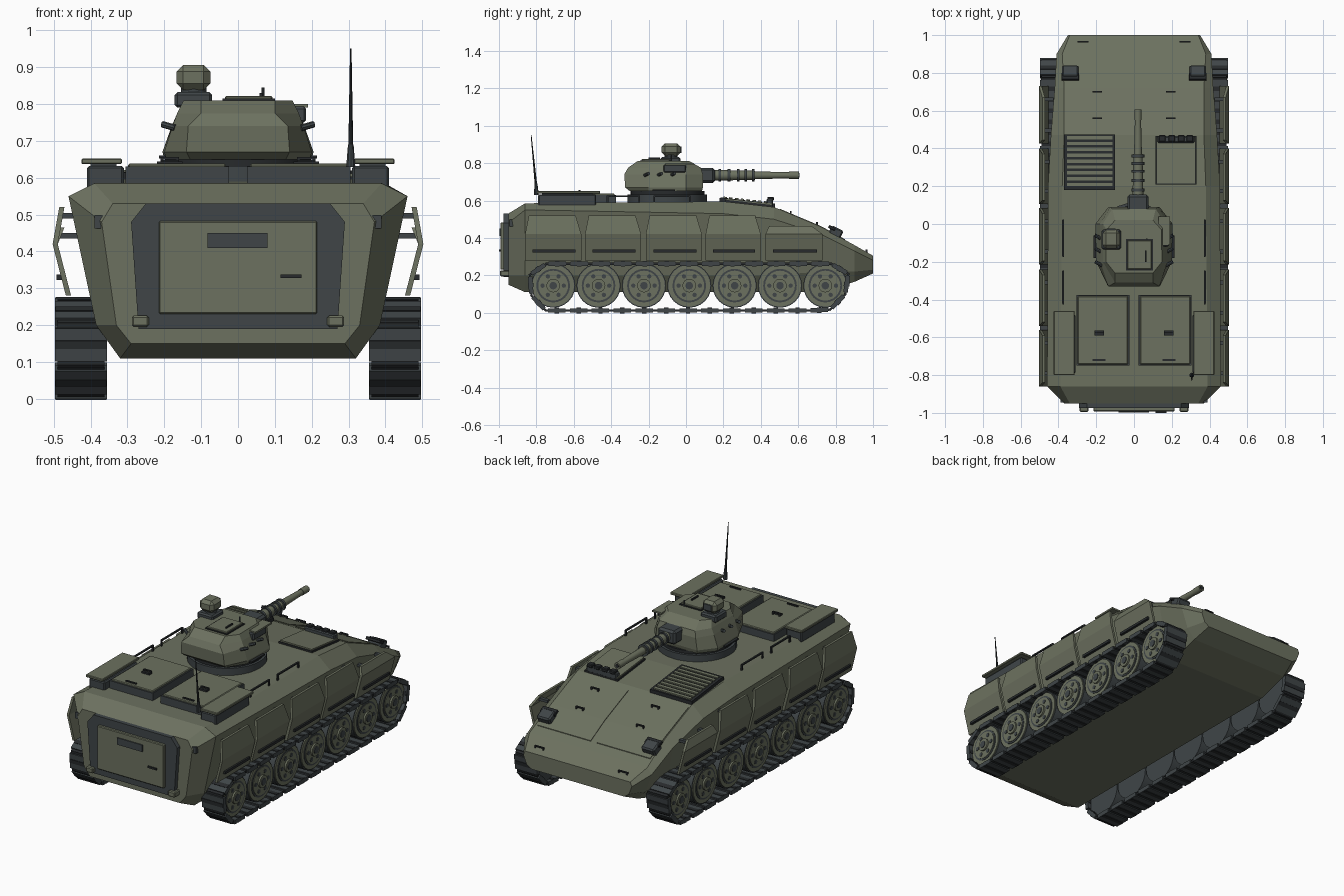
import bpy, bmesh, math
from mathutils import Vector, Matrix

cube = bpy.data.objects.get("Cube")
if cube:
    bpy.data.objects.remove(cube)


def material(name, rgb):
    m = bpy.data.materials.new(name)
    m.use_nodes = True
    m.diffuse_color = (*rgb, 1)
    m.node_tree.nodes["Principled BSDF"].inputs["Base Color"].default_value = (*rgb, 1)
    return m


OLIVE = material("olive paint", (.15, .165, .115))
SLATE = material("slate grey", (.05, .06, .064))
DARK = material("dark rubber", (.02, .023, .025))


def finish(name, bm, mat, smooth=False):
    bmesh.ops.recalc_face_normals(bm, faces=bm.faces)
    me = bpy.data.meshes.new(name)
    bm.to_mesh(me)
    bm.free()
    me.materials.append(mat)
    ob = bpy.data.objects.new(name, me)
    bpy.context.collection.objects.link(ob)
    if smooth:
        bpy.context.view_layer.objects.active = ob
        ob.select_set(True)
        bpy.ops.object.shade_smooth_by_angle(angle=math.radians(35))
        ob.select_set(False)
    return ob


def loft(name, rings, mat):
    bm = bmesh.new()
    vs = [[bm.verts.new(p) for p in r] for r in rings]
    n = len(rings[0])
    for a, b in zip(vs, vs[1:]):
        for i in range(n):
            j = (i + 1) % n
            bm.faces.new((a[i], a[j], b[j], b[i]))
    bm.faces.new(vs[0])
    bm.faces.new(vs[-1])
    return finish(name, bm, mat)


def box(name, x, y, z, mat, bevel=0, tilt=0):
    """Box from (min, max) ranges, optionally tilted about its x axis."""
    mid = Vector([(a + b) / 2 for a, b in (x, y, z)])
    size = [abs(b - a) for a, b in (x, y, z)]
    bm = bmesh.new()
    bmesh.ops.create_cube(bm, size=1, matrix=Matrix.Translation(mid) @ Matrix.Rotation(tilt, 4, 'X')
                          @ Matrix.Diagonal((*size, 1)))
    if bevel:
        bmesh.ops.bevel(bm, geom=bm.edges[:], offset=bevel, segments=1, affect='EDGES')
    return finish(name, bm, mat)


def rod(name, a, b, r, mat, r2=None, sides=16):
    a, b = Vector(a), Vector(b)
    bm = bmesh.new()
    turn = (b - a).to_track_quat('Z', 'Y').to_matrix().to_4x4()
    bmesh.ops.create_cone(bm, cap_ends=True, segments=sides, radius1=r, radius2=r if r2 is None else r2,
                          depth=(b - a).length, matrix=Matrix.Translation((a + b) / 2) @ turn)
    return finish(name, bm, mat, True)


def handle(name, x, y, z, w=.05, h=.018):
    box(name, (x - w / 2, x + w / 2), (y - .005, y + .005), (z + h - .006, z + h), DARK)
    for s in (-1, 1):
        e = x + s * (w / 2 - .004)
        box(name + "_foot", (e - .004, e + .004), (y - .005, y + .005), (z - .01, z + h), DARK)


# Hull: y, then belly, chine, shoulder and deck edge as (x, z)
stations = [
    (-.95, (.29, .15), (.33, .20), (.37, .48), (.34, .53)),
    (-.86, (.32, .11), (.385, .20), (.46, .55), (.39, .585)),
    (.20, (.32, .11), (.385, .20), (.455, .53), (.38, .595)),
    (.47, (.32, .11), (.385, .20), (.44, .50), (.37, .565)),
    (.72, (.32, .11), (.38, .22), (.42, .42), (.37, .46)),
    (.90, (.32, .165), (.37, .22), (.41, .33), (.38, .362)),
    (1.0, (.30, .21), (.33, .23), (.35, .28), (.34, .305)),
]
loft("hull", [[(x, s[0], z) for x, z in s[1:]] + [(-x, s[0], z) for x, z in reversed(s[1:])]
              for s in stations], OLIVE)


def deck(y):
    for a, b in zip(stations, stations[1:]):
        if a[0] <= y <= b[0]:
            return a[4][1] + (b[4][1] - a[4][1]) * (y - a[0]) / (b[0] - a[0])


def deck_plate(name, x0, x1, ys, mat, lift=.006):
    """Plate that follows the slope of the deck."""
    loft(name, [[(x0, y, deck(y) - .01), (x1, y, deck(y) - .01), (x1, y, deck(y) + lift),
                 (x0, y, deck(y) + lift)] for y in ys], mat)


# Running gear
path = [(-.75, .012), (-.82, .06), (-.845, .19), (-.79, .262), (.82, .262),
        (.875, .20), (.86, .11), (.80, .03), (.76, .012)]


def track_point(d):
    for a, b in zip(path, path[1:] + path[:1]):
        a, b = Vector(a), Vector(b)
        length = (b - a).length
        if d <= length:
            return a.lerp(b, d / length)
        d -= length
    return Vector(path[0])


perimeter = sum((Vector(a) - Vector(b)).length for a, b in zip(path, path[1:] + path[:1]))
LINKS = 32
wheel_y = [-.71 + .2425 * i for i in range(7)]

for s in (1, -1):
    side = "left" if s > 0 else "right"
    for i in range(LINKS):
        step = perimeter / LINKS
        a, b = track_point(i * step), track_point((i + 1) * step)
        m, t = (a + b) / 2, b - a
        ang, ln = math.atan2(t.y, t.x), t.length
        for part, k, th, x, mat in (("track_pad", .8, .024, (.355, .497), SLATE),
                                    ("track_belt", 1.08, .012, (.362, .49), DARK),
                                    ("track_rib", .2, .03, (.357, .495), DARK)):
            box(f"{side}_{part}", (s * x[0], s * x[1]), (m.x - ln * k / 2, m.x + ln * k / 2),
                (m.y - th / 2, m.y + th / 2), mat, tilt=ang)
    for y in wheel_y:
        for part, r, x0, x1, mat in (("tyre", .118, .375, .47, SLATE), ("rim", .112, .46, .476, OLIVE),
                                     ("dish", .09, .47, .479, SLATE), ("disc", .08, .47, .482, OLIVE),
                                     ("hub", .036, .47, .492, OLIVE), ("cap", .02, .48, .496, SLATE)):
            rod(f"{side}_wheel_{part}", (s * x0, y, .145), (s * x1, y, .145), r, mat, sides=24)
        for k in range(6):
            c = (y + .057 * math.cos(k * math.pi / 3), .145 + .057 * math.sin(k * math.pi / 3))
            rod(f"{side}_wheel_hole", (s * .475, *c), (s * .485, *c), .012, SLATE, sides=8)

    # Side skirts: folded plates with a step bar
    for i, (y0, y1) in enumerate([(-.86, -.56), (-.54, -.24), (-.215, .085), (.105, .40), (.425, .73)]):
        top = .465 if i == 4 else .52
        rows = [(.28, .467, 0, 0), (.42, .503, 0, 0), (top, .485, .02, .06 if i == 4 else .03)]
        loft(f"{side}_skirt_{i}", [[(s * x, y0 + a, z), (s * x, y1 - b, z), (s * (x - .014), y1 - b, z),
                                    (s * (x - .014), y0 + a, z)] for z, x, a, b in rows], OLIVE)
        box(f"{side}_skirt_bar", (s * .478, s * .492), (y0 + .04, y1 - .03), (.322, .337), DARK)
        for y in (y0 + .06, y1 - .08):
            box(f"{side}_skirt_bracket", (s * .425, s * .485), (y, y + .02), (top - .03, top - .015), SLATE)

    # Stowage bins, roof hatches and rails
    box(f"{side}_stowage_bin", (s * .31, s * .41), (-.79, -.48), (.57, .632), SLATE, .006)
    box(f"{side}_stowage_lid", (s * .315, s * .425), (-.80, -.46), (.637, .652), OLIVE, .003)
    box(f"{side}_stowage_spacer", (s * .33, s * .40), (-.77, -.5), (.63, .64), SLATE)
    box(f"{side}_roof_hatch_base", (s * .025, s * .305), (-.75, -.375), (.57, .63), SLATE)
    box(f"{side}_roof_hatch", (s * .032, s * .298), (-.743, -.382), (.60, .638), OLIVE, .004)
    handle(f"{side}_hatch_handle", s * .185, -.57, .638, .05)
    box(f"{side}_hatch_latch", (s * .16, s * .21), (-.59, -.575), (.63, .648), DARK)
    box(f"{side}_hatch_hinge", (s * .15, s * .22), (-.725, -.715), (.63, .644), DARK)
    for y0, y1 in ((-.42, -.25), (-.17, .02)):
        box(f"{side}_deck_rail", (s * .37, s * .38), (y0, y1), (.62, .628), DARK)
        for y in (y0, y1):
            box(f"{side}_deck_rail_post", (s * .371, s * .379), (y - .005, y + .005), (.58, .627), DARK)

    # Glacis fittings
    deck_plate(f"{side}_glacis_panel", s * .02, s * .365, (.5, .72, .85), OLIVE, .004)
    for y in (.56, .70):
        handle(f"{side}_glacis_handle", s * .195, y, deck(y))
    box(f"{side}_headlight", (s * .295, s * .38), (.765, .835), (.40, .455), SLATE, .008, -.45)
    box(f"{side}_headlight_hood", (s * .29, s * .385), (.76, .80), (.445, .462), DARK, .003, -.45)
    handle(f"{side}_tow_eye", s * .27, .965, deck(.965), .06, .012)

    # Rear fittings
    box(f"{side}_tail_light", (s * .242, s * .288), (-.995, -.94), (.195, .226), OLIVE, .005)
    box(f"{side}_tail_bracket", (s * .345, s * .39), (-.945, -.90), (.482, .498), SLATE)
    box(f"{side}_tail_hook", (s * .372, s * .39), (-.945, -.90), (.462, .498), SLATE)

# Rear door
frame = [(-.25, .53), (.25, .53), (.29, .48), (.27, .19), (-.27, .19), (-.29, .48)]
loft("door_frame", [[(x, y, z) for x, z in frame] for y in (-.975, -.92)], SLATE)
box("rear_door", (-.215, .215), (-.992, -.93), (.23, .483), OLIVE, .004)
box("door_window", (-.083, .08), (-.998, -.98), (.41, .45), SLATE)
box("door_handle", (.115, .172), (-1, -.98), (.328, .338), DARK)

# Engine grille and driver hatch
deck_plate("grille_frame", -.37, -.10, (.18, .2, .475), DARK, .02)
for i in range(9):
    y = .20 + i * .031
    deck_plate("grille_slat", -.355, -.115, (y, y + .018), OLIVE, .026)
deck_plate("driver_hatch_seal", .115, .33, (.21, .465), DARK, .010)
deck_plate("driver_hatch", .12, .325, (.215, .46), OLIVE, .018)
box("driver_periscope", (.125, .32), (.43, .465), (.57, .61), SLATE, .006)
for x in (.15, .20, .25, .295):
    box("periscope_block", (x - .018, x + .018), (.435, .47), (.60, .62), DARK, .004)

# Turret
rod("turret_ring", (0, -.1, .58), (0, -.1, .632), .212, SLATE, sides=32)
rod("turret_collar", (0, -.1, .63), (0, -.1, .65), .198, DARK, sides=32)
levels = [
    (.65, [(.13, -.30), (.195, -.2), (.20, 0), (.13, .085)]),
    (.67, [(.14, -.325), (.20, -.2), (.205, 0), (.135, .09)]),
    (.74, [(.135, -.33), (.178, -.2), (.18, 0), (.125, .09)]),
    (.775, [(.10, -.31), (.165, -.2), (.165, 0), (.115, .08)]),
    (.81, [(.10, -.26), (.148, -.2), (.145, -.03), (.10, .02)]),
]
loft("turret", [[(x, y, z) for x, y in h] + [(-x, y, z) for x, y in reversed(h)] for z, h in levels], OLIVE)
box("turret_hatch_seal", (-.042, .10), (-.245, -.08), (.80, .815), DARK)
box("turret_hatch", (-.035, .093), (-.238, -.087), (.80, .822), OLIVE, .003)
box("turret_hatch_grip", (.058, .066), (-.2, -.14), (.82, .83), DARK)
rod("roof_stub", (.068, -.08, .80), (.068, -.08, .845), .004, SLATE, sides=8)
box("side_sight", (.14, .185), (-.12, .0), (.75, .793), SLATE, .006)
box("side_sight_cover", (.13, .19), (-.11, .04), (.79, .80), OLIVE)
for s in (1, -1):
    for y in (-.22, -.15, -.08):
        rod("smoke_launcher", (s * .17, y, .735), (s * .205, y + .02, .745), .009, SLATE, sides=8)
    box("turret_step", (s * .17, s * .215), (-.18, -.06), (.652, .66), DARK)

# Commander sight
box("sight_base", (-.172, -.07), (-.135, -.03), (.79, .832), SLATE, .008)
rod("sight_neck", (-.12, -.08, .82), (-.12, -.08, .85), .035, SLATE)
box("sight_head", (-.167, -.075), (-.13, -.03), (.838, .906), OLIVE, .018)
box("sight_lens", (-.145, -.097), (-.033, -.025), (.855, .89), SLATE)

# Main gun
box("mantlet", (-.035, .078), (.06, .155), (.695, .775), SLATE, .012)
for part, y0, y1, r0, r1, mat in (("sleeve", .14, .37, .029, .024, OLIVE), ("barrel", .37, .56, .021, .016, OLIVE),
                                  ("muzzle", .55, .605, .019, .019, OLIVE), ("bore", .60, .607, .011, .011, DARK)):
    rod("gun_" + part, (.021, y0, .735), (.021, y1, .735), r0, mat, r1)
for y in (.18, .23, .28, .32, .36):
    rod("gun_band", (.021, y - .007, .735), (.021, y + .007, .735), .034, SLATE)

# Whip antenna
rod("antenna_base", (.306, -.80, .63), (.306, -.802, .69), .013, SLATE, .008, 10)
rod("antenna", (.306, -.80, .66), (.306, -.828, .95), .007, DARK, .002, 8)
